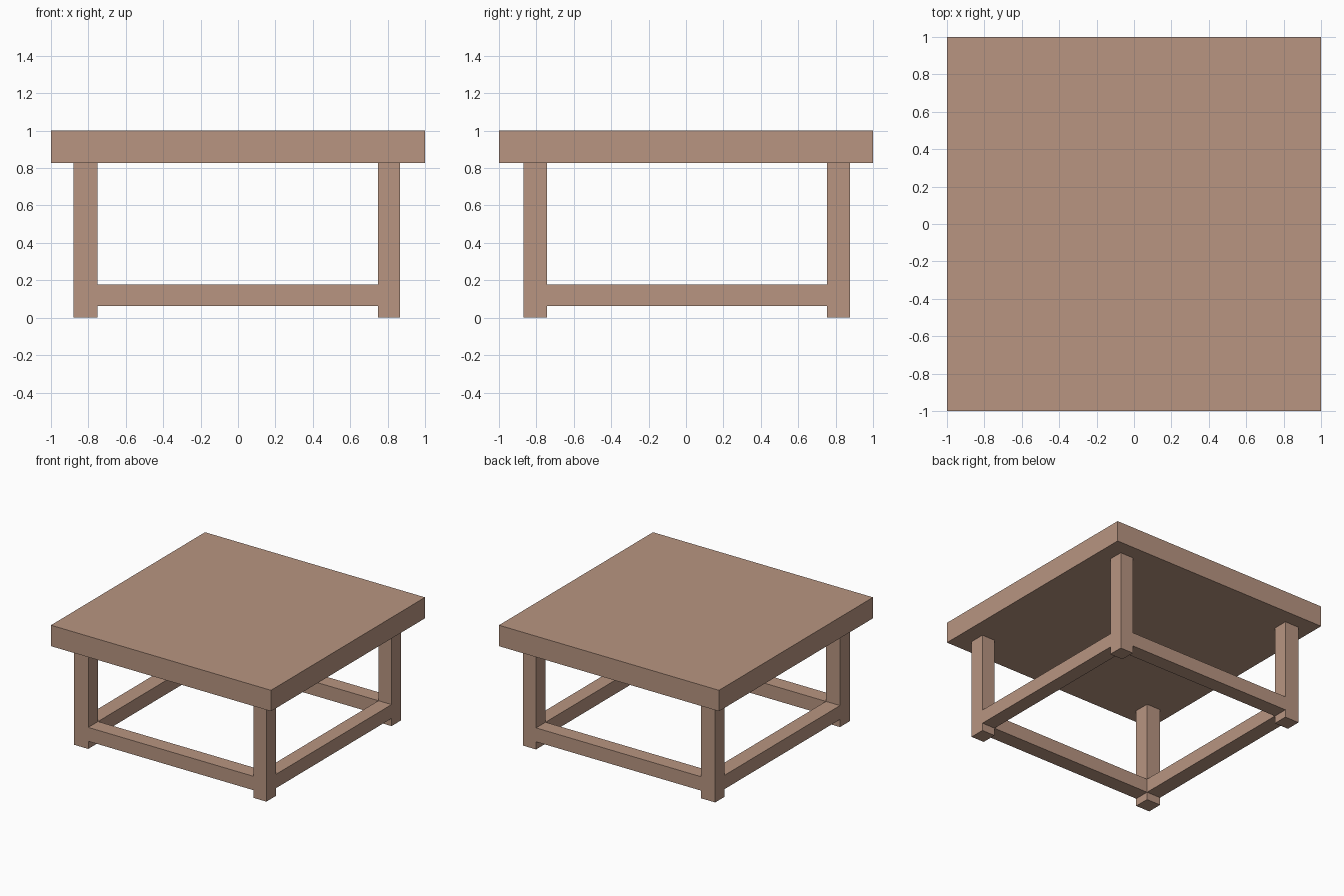
import bpy

if "Cube" in bpy.data.objects:
    bpy.data.objects.remove(bpy.data.objects["Cube"])

wood = bpy.data.materials.new("wood")
wood.diffuse_color = (0.48, 0.30, 0.22, 1)
wood.use_nodes = True
wood.node_tree.nodes["Principled BSDF"].inputs["Base Color"].default_value = wood.diffuse_color


def box(name, x, y, z):
    """Box spanning the (min, max) ranges x, y, z."""
    spans = (x, y, z)
    bpy.ops.mesh.primitive_cube_add(size=1, location=[(a + b) / 2 for a, b in spans])
    ob = bpy.context.object
    ob.name = name
    ob.scale = [b - a for a, b in spans]
    bpy.ops.object.transform_apply(location=False, rotation=False, scale=True)
    ob.data.materials.append(wood)


TOP_Z = (0.828, 1.0)
LEG_Z = (0.0, TOP_Z[0])
RAIL_Z = (0.063, 0.177)
LEG_X = {"left": (-0.88, -0.752), "right": (0.748, 0.867)}
LEG_Y = {"front": (-0.87, -0.743), "back": (0.755, 0.878)}

# Table top
box("table_top", (-1, 1), (-1, 1), TOP_Z)

# Four legs
for side, x in LEG_X.items():
    for end, y in LEG_Y.items():
        box(f"{end}_{side}_leg", x, y, LEG_Z)

# Low rails between the legs, flush with their faces
gap_x = (LEG_X["left"][1], LEG_X["right"][0])
gap_y = (LEG_Y["front"][1], LEG_Y["back"][0])
for end, y in LEG_Y.items():
    box(f"{end}_rail", gap_x, y, RAIL_Z)
for side, x in LEG_X.items():
    box(f"{side}_rail", x, gap_y, RAIL_Z)
